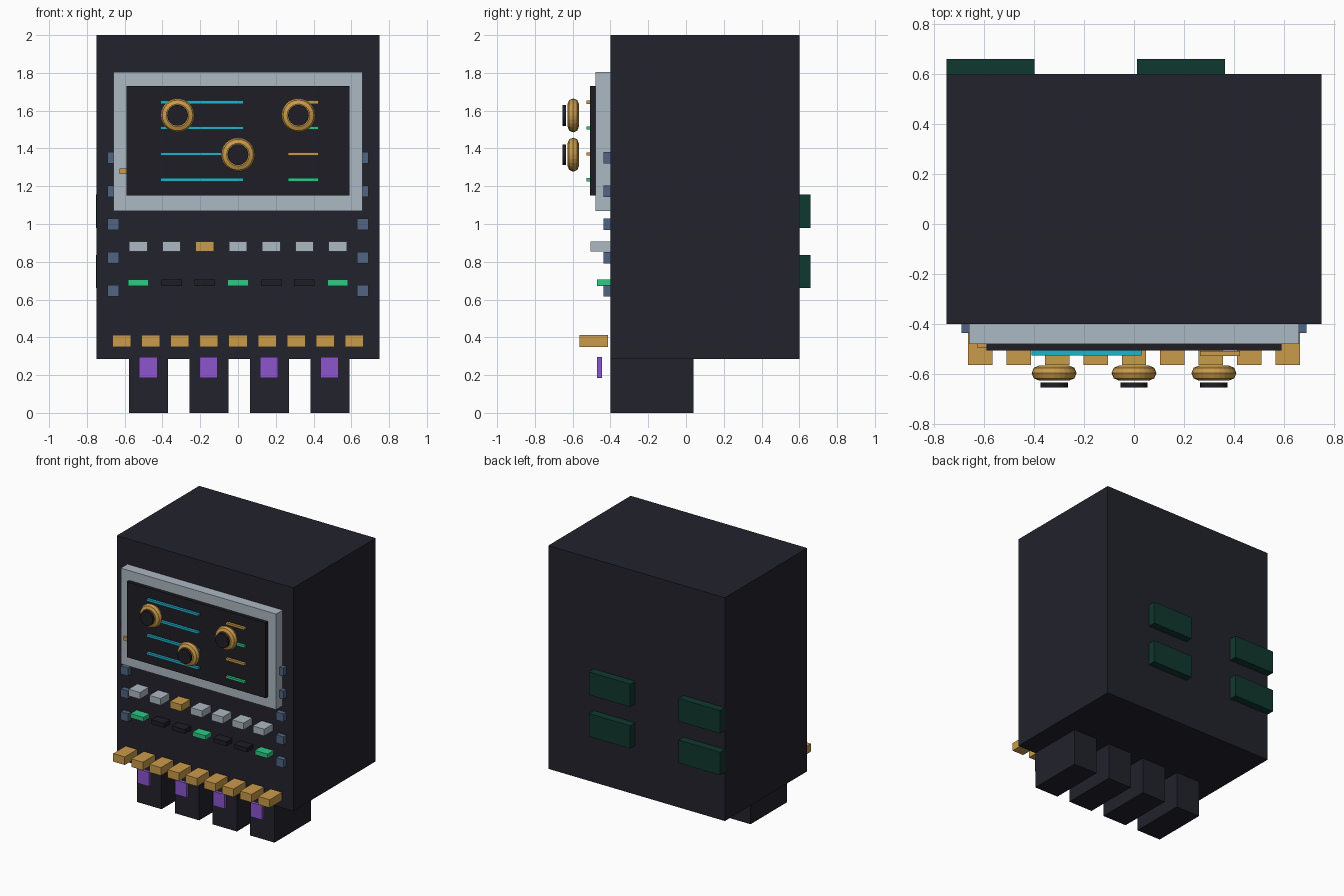
import bpy
import math

cube = bpy.data.objects.get("Cube")
if cube:
    bpy.data.objects.remove(cube, do_unlink=True)


def material(name, rgb):
    """Flat material from an 8-bit display colour, stored as linear values."""
    linear = [((c / 255 + 0.055) / 1.055) ** 2.4 for c in rgb]
    mat = bpy.data.materials.new(name)
    mat.use_nodes = True
    mat.diffuse_color = (*linear, 1)
    bsdf = mat.node_tree.nodes["Principled BSDF"]
    bsdf.inputs["Base Color"].default_value = (*linear, 1)
    return mat


charcoal = material("charcoal", (34, 34, 44))
black = material("black", (29, 29, 37))
silver = material("silver", (172, 184, 194))
gold = material("gold", (202, 155, 74))
cyan = material("cyan", (32, 178, 206))
green = material("green", (45, 202, 132))
purple = material("purple", (140, 85, 206))
slate = material("slate", (80, 101, 130))
dark_green = material("dark_green", (16, 56, 46))


def finish(name, mat):
    obj = bpy.context.object
    obj.name = name
    obj.data.materials.append(mat)
    return obj


def box(name, mat, x, y, z):
    """Box from its (low, high) extents on each axis."""
    spans = (x, y, z)
    bpy.ops.mesh.primitive_cube_add(size=1, location=[(a + b) / 2 for a, b in spans])
    obj = finish(name, mat)
    for v in obj.data.vertices:
        for i, (a, b) in enumerate(spans):
            v.co[i] *= b - a
    return obj


def around(centre, size):
    return (centre - size / 2, centre + size / 2)


FRONT = -0.4

# Cabinet, feet and the purple tabs in front of them
box("cabinet", charcoal, (-0.75, 0.75), (FRONT, 0.6), (0.285, 2))
for i in range(4):
    x = -0.473 + i * 0.32
    box("foot", charcoal, around(x, 0.207), (FRONT, 0.04), (0, 0.285))
    box("foot_tab", purple, around(x - 0.003, 0.097), (-0.47, -0.445), (0.185, 0.295))

# Display frame, screen and side indicator
box("display_frame", silver, (-0.66, 0.66), (-0.48, FRONT), (1.07, 1.805))
box("screen", black, (-0.59, 0.59), (-0.507, -0.48), (1.15, 1.73))
box("frame_indicator", gold, (-0.628, -0.58), (-0.495, -0.48), (1.265, 1.293))

# Readout bars on the screen
for i in range(4):
    z = around(1.645 - i * 0.137, 0.017)
    box("long_readout", cyan, (-0.41, 0.03), (-0.526, -0.507), z)
    box("short_readout", green if i % 2 else gold, (0.265, 0.425), (-0.528, -0.509), z)

# Dials: a ring with a dark cap floating in front
for x, z in ((-0.32, 1.575), (0.32, 1.575), (0, 1.367)):
    bpy.ops.mesh.primitive_torus_add(
        major_radius=0.06, minor_radius=0.03, major_segments=24, minor_segments=8,
        location=(x, -0.597, z), rotation=(math.pi / 2, 0, 0))
    finish("dial_ring", gold)
    bpy.ops.mesh.primitive_cylinder_add(
        vertices=24, radius=0.055, depth=0.02,
        location=(x, -0.645, z), rotation=(math.pi / 2, 0, 0))
    finish("dial_cap", black)

# Square studs down both edges
for side in (-1, 1):
    for i in range(5):
        box("edge_stud", slate, around(side * 0.66, 0.062), (-0.437, FRONT),
            around(1.35 - i * 0.176, 0.062))

# Button row and lamp row
for i in range(7):
    x = (i - 3) * 0.176
    box("button", gold if i == 2 else silver, around(x, 0.097), (-0.505, FRONT), (0.855, 0.907))
    box("lamp", green if i % 3 == 0 else black, around(x, 0.11), (-0.472, FRONT), (0.672, 0.705))

# Row of lower keys
for i in range(9):
    box("lower_key", gold, around((i - 4) * 0.154, 0.098), (-0.565, -0.413), (0.35, 0.412))

# Rear panels
for x in (-0.575, 0.188):
    for z in (1.068, 0.748):
        box("rear_panel", dark_green, around(x, 0.352), (0.6, 0.66), around(z, 0.176))
